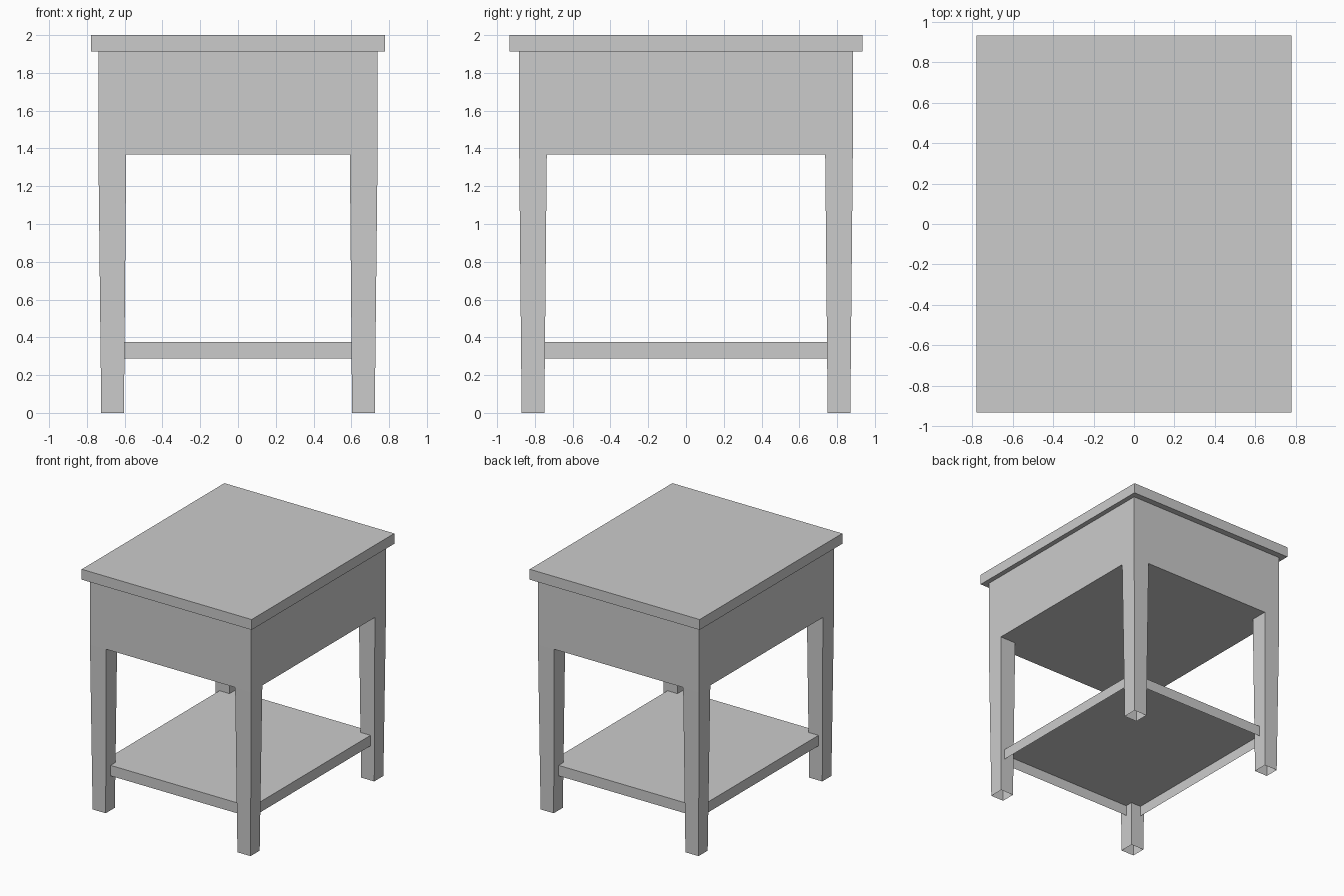
import bpy
import bmesh

cube = bpy.data.objects.get("Cube")
if cube:
    bpy.data.objects.remove(cube, do_unlink=True)

grey = bpy.data.materials.new("plain_grey")
grey.use_nodes = True
COLOUR = (0.6, 0.6, 0.6, 1)
grey.diffuse_color = COLOUR
grey.node_tree.nodes["Principled BSDF"].inputs["Base Color"].default_value = COLOUR


def prism(name, lower, upper, z0, z1, bottom=True, top=True):
    """Box between two rectangles (x0, x1, y0, y1), with optional end caps."""
    bm = bmesh.new()
    rings = []
    for (x0, x1, y0, y1), z in ((lower, z0), (upper, z1)):
        corners = ((x0, y0), (x1, y0), (x1, y1), (x0, y1))
        rings.append([bm.verts.new((x, y, z)) for x, y in corners])
    low, high = rings
    for i in range(4):
        j = (i + 1) % 4
        bm.faces.new((low[i], low[j], high[j], high[i]))
    if bottom:
        bm.faces.new(low[::-1])
    if top:
        bm.faces.new(high)
    mesh = bpy.data.meshes.new(name)
    bm.to_mesh(mesh)
    bm.free()
    mesh.materials.append(grey)
    obj = bpy.data.objects.new(name, mesh)
    bpy.context.collection.objects.link(obj)


def slab(name, half_x, half_y, z0, z1, bottom=True):
    rect = (-half_x, half_x, -half_y, half_y)
    prism(name, rect, rect, z0, z1, bottom)


def span(inner, outer, side):
    return tuple(sorted((inner * side, outer * side)))


# Overhanging top, box body and low shelf, hollow underneath, let into the legs
slab("table_top", 0.779, 0.934, 1.914, 2)
slab("body", 0.739, 0.883, 1.368, 1.914)
slab("shelf", 0.692, 0.81, 0.288, 0.375, bottom=False)

# Four tapered legs, hollow at the foot
for y_name, sy in (("front", -1), ("back", 1)):
    for x_name, sx in (("right", -1), ("left", 1)):
        foot = span(0.604, 0.724, sx) + span(0.75, 0.87, sy)
        head = span(0.592, 0.739, sx) + span(0.737, 0.883, sy)
        prism(f"{y_name}_{x_name}_leg", foot, head, 0, 1.368, bottom=False, top=False)
